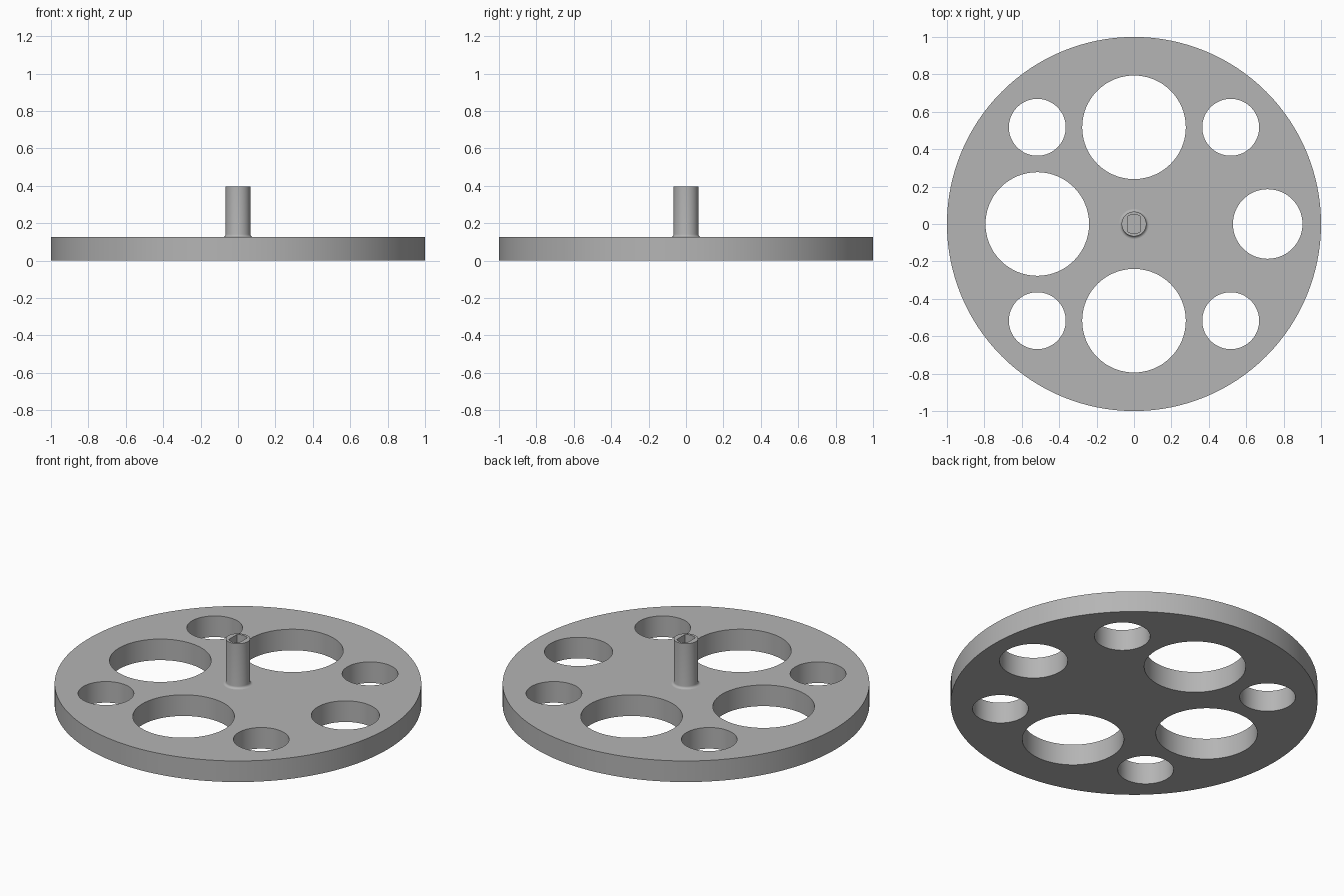
import bpy, bmesh
from math import sin, cos, pi, asin

if "Cube" in bpy.data.objects:
    bpy.data.objects.remove(bpy.data.objects["Cube"])

GREY = 0.46
DISC_TOP = 0.127
POST_TOP = 0.397
POST_R = 0.066

mat = bpy.data.materials.new("plain grey")
mat.use_nodes = True
mat.diffuse_color = (GREY, GREY, GREY, 1)
mat.node_tree.nodes["Principled BSDF"].inputs["Base Color"].default_value = (GREY, GREY, GREY, 1)


def new_object(name, bm):
    bmesh.ops.recalc_face_normals(bm, faces=bm.faces)
    mesh = bpy.data.meshes.new(name)
    bm.to_mesh(mesh)
    bm.free()
    mesh.materials.append(mat)
    obj = bpy.data.objects.new(name, mesh)
    bpy.context.collection.objects.link(obj)
    return obj


def prism(bm, outline, z0, z1):
    """Extrude a closed outline of (x, y) points from z0 to z1."""
    face = bm.faces.new([bm.verts.new((x, y, z0)) for x, y in outline])
    top = bmesh.ops.extrude_face_region(bm, geom=[face])["geom"]
    bmesh.ops.translate(bm, vec=(0, 0, z1 - z0),
                        verts=[v for v in top if isinstance(v, bmesh.types.BMVert)])


def circle(x, y, r, n):
    return [(x + r * cos(2 * pi * i / n), y + r * sin(2 * pi * i / n)) for i in range(n)]


def activate(obj):
    bpy.ops.object.select_all(action="DESELECT")
    obj.select_set(True)
    bpy.context.view_layer.objects.active = obj


def cut(obj, cutter):
    """Subtract the cutter, then discard it."""
    cutter.hide_render = True
    mod = obj.modifiers.new("cut", "BOOLEAN")
    mod.operation, mod.solver, mod.object = "DIFFERENCE", "EXACT", cutter
    activate(obj)
    bpy.ops.object.modifier_apply(modifier=mod.name)
    bpy.data.objects.remove(cutter)


# Disc
bm = bmesh.new()
prism(bm, circle(0, 0, 1, 128), 0, DISC_TOP)
disc = new_object("disc", bm)

# Lightening holes: three large, one medium, four small
C = 0.517
holes = [(0, C, 0.277), (0, -C, 0.277), (-C, 0, 0.277), (0.715, 0, 0.186)]
holes += [(sx * C, sy * C, 0.152) for sx in (-1, 1) for sy in (-1, 1)]
bm = bmesh.new()
for x, y, r in holes:
    prism(bm, circle(x, y, r, 80), -0.1, DISC_TOP + 0.1)
cut(disc, new_object("hole_cutter", bm))

# Post: turned profile with a small fillet at its foot
FILLET = 0.014
profile = [(0, DISC_TOP - 0.02), (POST_R + FILLET, DISC_TOP - 0.02)]
for i in range(6):
    a = i / 5 * pi / 2
    profile.append((POST_R + FILLET * (1 - sin(a)), DISC_TOP + FILLET * (1 - cos(a))))
profile += [(POST_R, POST_TOP), (0, POST_TOP)]
bm = bmesh.new()
verts = [bm.verts.new((r, 0, z)) for r, z in profile]
edges = [bm.edges.new(pair) for pair in zip(verts, verts[1:])]
bmesh.ops.spin(bm, geom=verts + edges, axis=(0, 0, 1), cent=(0, 0, 0),
               angle=2 * pi, steps=48, use_duplicate=False)
bmesh.ops.remove_doubles(bm, verts=bm.verts, dist=0.0005)
post = new_object("post", bm)

# Blind socket with two flat sides
SOCKET_R, FLAT = 0.052, 0.035
half = asin(FLAT / SOCKET_R)
arc = [half - 2 * half * i / 10 for i in range(11)]
outline = [(SOCKET_R * sin(a), SOCKET_R * cos(a)) for a in arc]
outline += [(-x, -y) for x, y in outline]
bm = bmesh.new()
prism(bm, outline, DISC_TOP + 0.04, POST_TOP + 0.1)
cut(post, new_object("socket_cutter", bm))

# Smooth round walls, sharp rims
for obj in (disc, post):
    activate(obj)
    bpy.ops.object.shade_smooth_by_angle(angle=pi / 6)
